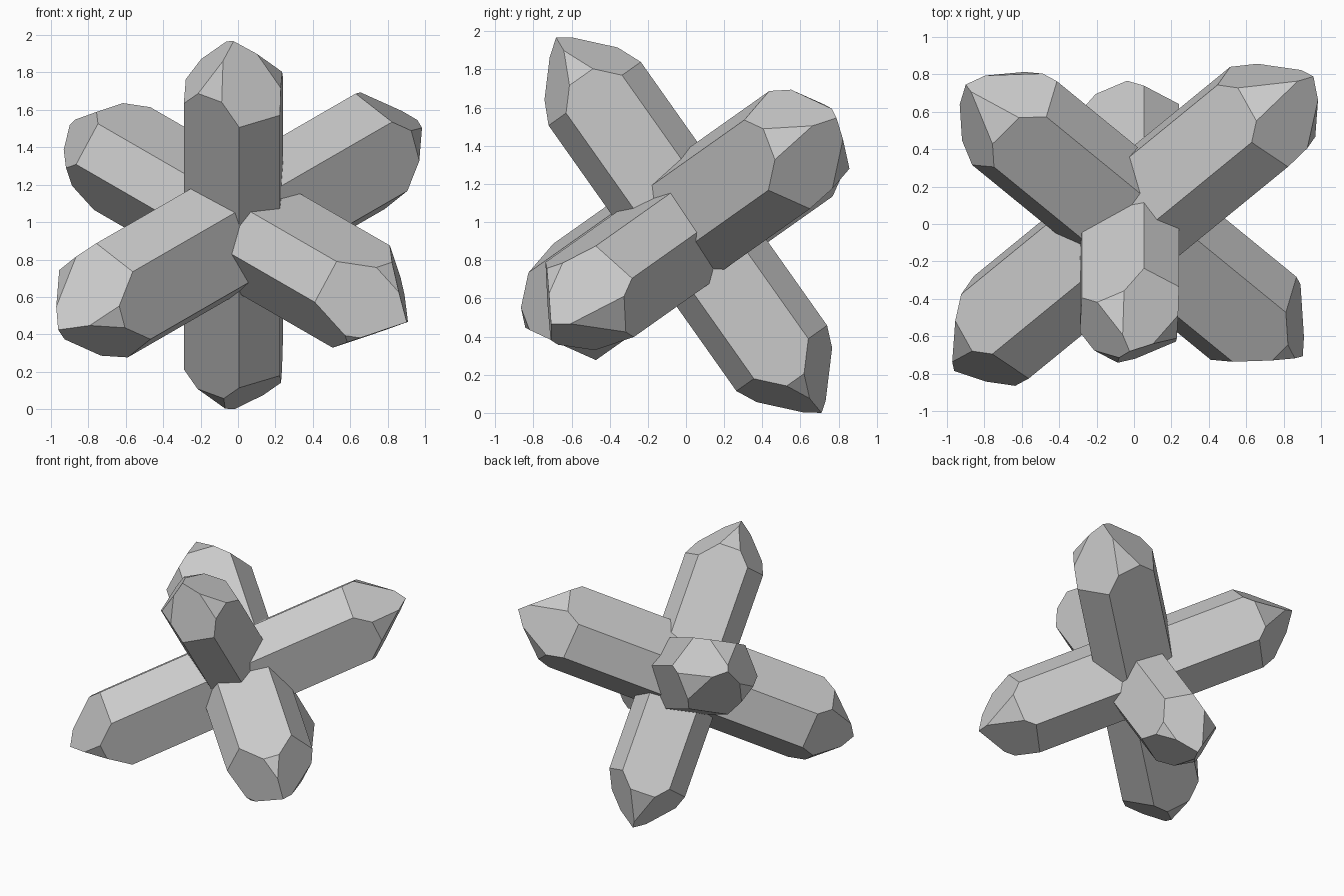
import bpy, bmesh, math
from mathutils import Vector

if "Cube" in bpy.data.objects:
    bpy.data.objects.remove(bpy.data.objects["Cube"])

grey = bpy.data.materials.new("crystal grey")
grey.diffuse_color = (0.6, 0.6, 0.6, 1)
grey.use_nodes = True
grey.node_tree.nodes["Principled BSDF"].inputs["Base Color"].default_value = grey.diffuse_color

R2, R3, R6 = math.sqrt(2), math.sqrt(3), math.sqrt(6)
CENTRE = Vector((0, 0, 1))
SLOPE = 1.27                      # steepness of the tip facets


def slice_off(bm, point, normal):
    """Cut away everything beyond a plane and close the cut."""
    bmesh.ops.bisect_plane(bm, geom=bm.verts[:] + bm.edges[:] + bm.faces[:],
                           dist=1e-6, plane_co=point, plane_no=normal,
                           clear_outer=True)
    rim = [e for e in bm.edges if e.is_boundary]
    if rim:
        bmesh.ops.holes_fill(bm, edges=rim, sides=0)


def crystal(name, axis, u, v, start, sides, upper, lower):
    """Six-sided double-ended crystal: side distances and facet heights."""
    axis, u, v = (Vector(w).normalized() for w in (axis, u, v))
    bm = bmesh.new()
    bmesh.ops.create_cube(bm, size=4)
    dirs = []
    for k in range(6):
        ang = math.radians(start + 60 * k)
        dirs.append(u * math.cos(ang) + v * math.sin(ang))
    # prism sides
    for d, dist in zip(dirs, sides):
        slice_off(bm, d * dist, d)
    # pointed ends with alternating large and small facets
    for end, heights in ((axis, upper), (-axis, lower)):
        for d, h in zip(dirs, heights):
            slice_off(bm, end * h, (d * SLOPE + end).normalized())
    bmesh.ops.remove_doubles(bm, verts=bm.verts[:], dist=0.001)
    bmesh.ops.recalc_face_normals(bm, faces=bm.faces[:])
    bmesh.ops.translate(bm, verts=bm.verts[:], vec=CENTRE)
    me = bpy.data.meshes.new(name)
    bm.to_mesh(me)
    bm.free()
    me.materials.append(grey)
    ob = bpy.data.objects.new(name, me)
    bpy.context.collection.objects.link(ob)
    return ob


# three crystals crossing at right angles
parts = [
    crystal("steep_crystal", (0, -1 / R3, R2 / R3), (1, 0, 0), (0, R2 / R3, 1 / R3), -2.7,
            (.232, .283, .244, .285, .236, .256),
            (1.248, 1.197, 1.279, 1.229, 1.267, 1.17),
            (1.285, 1.213, 1.275, 1.235, 1.268, 1.185)),
    crystal("right_leaning_crystal", (1 / R2, 1 / R3, 1 / R6), (-.5, 0, R3 / 2),
            (.5, -R2 / R3, R3 / 6), 55,
            (.303, .263, .304, .273, .312, .282),
            (1.37, 1.43, 1.352, 1.43, 1.371, 1.43),
            (1.36, 1.458, 1.363, 1.43, 1.36, 1.43)),
    crystal("left_leaning_crystal", (-1 / R2, 1 / R3, 1 / R6), (.5, 0, R3 / 2),
            (-.5, -R2 / R3, R3 / 6), 33,
            (.236, .277, .255, .289, .293, .303),
            (1.33, 1.28, 1.358, 1.272, 1.36, 1.306),
            (1.335, 1.228, 1.379, 1.267, 1.34, 1.275)),
]

# rest the cluster on the ground
low = min(v.co.z for ob in parts for v in ob.data.vertices)
for ob in parts:
    for v in ob.data.vertices:
        v.co.z -= low
